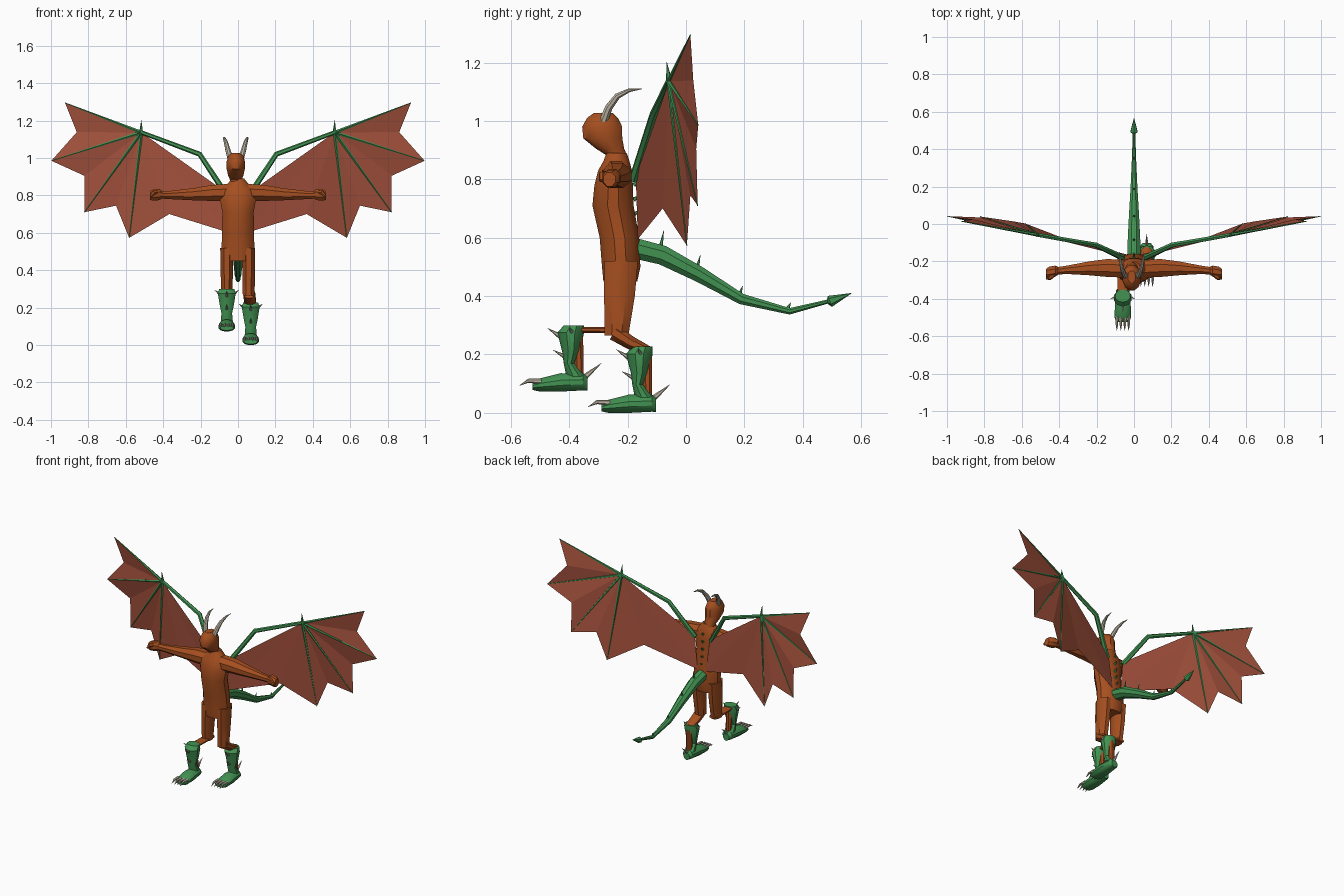
import bpy, bmesh
from math import cos, sin, pi
from mathutils import Vector as V

old = bpy.data.objects.get("Cube")
if old:
    bpy.data.objects.remove(old)


def material(name, rgb):
    m = bpy.data.materials.new(name)
    m.use_nodes = True
    m.diffuse_color = (*rgb, 1)
    m.node_tree.nodes["Principled BSDF"].inputs["Base Color"].default_value = (*rgb, 1)
    return m


SKIN = material("burnt orange skin", (0.38, 0.078, 0.014))
GREEN = material("scale green", (0.055, 0.29, 0.085))
WEB = material("wing membrane red", (0.38, 0.085, 0.047))
HORN = material("horn grey", (0.5, 0.45, 0.36))


def finish(name, bm, mat, smooth=True):
    mesh = bpy.data.meshes.new(name)
    bm.to_mesh(mesh)
    bm.free()
    mesh.materials.append(mat)
    ob = bpy.data.objects.new(name, mesh)
    bpy.context.collection.objects.link(ob)
    if smooth:
        bpy.ops.object.select_all(action="DESELECT")
        ob.select_set(True)
        bpy.context.view_layer.objects.active = ob
        bpy.ops.object.shade_smooth_by_angle(angle=0.6)
    return ob


def loft(name, pts, radii, mat, n=10, side=(1, 0, 0), axis=None, floor=None):
    """Skin of elliptical rings along a path; side is the first radius direction."""
    bm = bmesh.new()
    pts = [V(p) for p in pts]
    rings = []
    for i, p in enumerate(pts):
        t = V(axis) if axis else pts[min(i + 1, len(pts) - 1)] - pts[max(i - 1, 0)]
        t.normalize()
        u = V(side) - t * t.dot(V(side))
        u.normalize()
        w = t.cross(u)
        r = radii[i]
        a, b = r if isinstance(r, tuple) else (r, r)
        ring = []
        for k in range(n):
            ang = 2 * pi * (k + 0.5) / n
            q = p + u * (a * cos(ang)) + w * (b * sin(ang))
            if floor is not None:
                q.z = max(q.z, floor)
            ring.append(bm.verts.new(q))
        rings.append(ring)
    for r0, r1 in zip(rings, rings[1:]):
        for k in range(n):
            bm.faces.new((r0[k], r0[(k + 1) % n], r1[(k + 1) % n], r1[k]))
    bm.faces.new(rings[0][::-1])
    bm.faces.new(rings[-1])
    bmesh.ops.recalc_face_normals(bm, faces=bm.faces)
    return finish(name, bm, mat)


def spike(name, base, tip, r, mat, n=6):
    d = V(tip) - V(base)
    side = (1, 0, 0) if abs(d.x) < 0.8 * d.length else (0, 1, 0)
    return loft(name, [base, tip], [r, 0.0006], mat, n, side)


def column(name, rows, mat, x=0.0, n=10):
    """Horizontal rings given as (y, z, half width, half depth)."""
    return loft(name, [(x, y, z) for y, z, a, b in rows],
                [(a, b) for y, z, a, b in rows], mat, n, axis=(0, 0, 1))


# Torso and head
column("torso", [(-.225, .45, .085, .06), (-.222, .5, .092, .068), (-.228, .6, .088, .07),
                 (-.25, .71, .087, .073), (-.248, .78, .1, .068), (-.243, .83, .095, .06),
                 (-.238, .865, .055, .045), (-.238, .89, .034, .036)], SKIN, n=12)
column("head", [(-.235, .85, .034, .038), (-.24, .885, .033, .038), (-.26, .905, .042, .05),
                (-.285, .94, .05, .069), (-.287, .98, .051, .071), (-.286, 1.01, .042, .055),
                (-.283, 1.027, .022, .034)], SKIN, x=-.012, n=12)

# Thighs and lower legs
column("left_thigh", [(-.222, .52, .038, .062), (-.228, .4, .037, .057),
                      (-.235, .3, .035, .047), (-.238, .265, .034, .044)], SKIN, x=.057, n=8)
loft("left_knee", [(.06, -.245, .275), (.064, -.19, .24), (.068, -.13, .215)],
     [(.034, .03), (.034, .025), (.03, .016)], SKIN, 8)
column("right_thigh", [(-.222, .52, .038, .062), (-.228, .4, .036, .057),
                       (-.235, .3, .033, .047), (-.237, .275, .032, .044)], SKIN, x=-.06, n=8)
loft("right_knee", [(-.06, -.2, .283), (-.06, -.38, .285)],
     [(.03, .012), (.03, .011)], SKIN, 8)


def boot(label, dx, dy, dz):
    def at(x, y, z):
        return (dx + x, dy + y, dz + z)

    def sleeve(name, rows, mat, n):
        column(label + name, [(y + dy, z + dz, a, b) for y, z, a, b in rows], mat, dx, n)

    sleeve("_shin", [(-.368, .285, .02, .017), (-.366, .12, .02, .016)], SKIN, 8)
    sleeve("_cuff", [(-.384, .3, .042, .034), (-.395, .275, .05, .046), (-.394, .21, .039, .03),
                     (-.4, .17, .03, .019), (-.376, .125, .034, .034)], GREEN, 10)
    rows = [(-.337, .1, .022, .025), (-.352, .106, .036, .03), (-.43, .103, .044, .034),
            (-.5, .095, .045, .024), (-.525, .09, .036, .012)]
    loft(label + "_foot", [at(0, y, z) for y, z, a, b in rows],
         [(a, b) for y, z, a, b in rows], GREEN, 12, axis=(0, -1, 0), floor=dz + .073)
    # Toe claws, heel claw and cuff spikes
    for i in range(4):
        x = (i - 1.5) * .021
        loft(f"{label}_toe_claw_{i + 1}", [at(x, -.495, .108), at(x, -.54, .11), at(x, -.57, .094)],
             [.01, .007, .0006], HORN, 6)
    spike(label + "_heel_claw", at(0, -.35, .12), at(0, -.29, .17), .011, HORN)
    spike(label + "_upper_spike", at(0, -.432, .263), at(0, -.474, .29), .009, HORN)
    spike(label + "_lower_spike", at(0, -.41, .19), at(0, -.455, .215), .009, HORN)
    for s in (-1, 1):
        spike(f"{label}_side_spike_{s}", at(s * .04, -.39, .275), at(s * .064, -.4, .293), .008, HORN)


boot("right_boot", -.06, 0, 0)
boot("left_boot", .068, .235, -.073)

# Tail with barbed tip and ridge spikes
tail = [(0, -.18, .565), (0, -.08, .54), (0, .045, .475), (0, .19, .39), (0, .355, .348), (0, .5, .385)]
loft("tail", tail, [.038, .036, .029, .02, .012, .007], GREEN, 8)
loft("tail_barb", [(0, .485, .38), (0, .493, .382), (0, .567, .41)],
     [.008, (.022, .02), .0006], GREEN, 6)
for i, (p, h) in enumerate(zip(tail[1:5], (.085, .065, .045, .03))):
    spike(f"tail_spike_{i + 1}", V(p) + V((0, -.012, 0)), V(p) + V((0, .004, h)), .011, GREEN, 5)
for i in range(5):
    z = .63 + i * .05
    spike(f"back_spike_{i + 1}", (0, -.18, z), (0, -.148 - i * .005, z + .015), .009, GREEN, 5)

# Paired parts
for s, label in ((1, "left"), (-1, "right")):
    def m(*p):
        return V((s * p[0], p[1], p[2]))

    # Arm with fist
    arm = [(.05, -.24, .815, .05, .05), (.14, -.235, .813, .052, .046), (.24, -.237, .806, .04, .035),
           (.36, -.245, .802, .024, .024), (.405, -.25, .803, .022, .022), (.42, -.252, .805, .032, .033),
           (.455, -.258, .802, .032, .032), (.47, -.262, .8, .022, .026)]
    loft(label + "_arm", [m(*r[:3]) for r in arm], [r[3:] for r in arm], SKIN, 8,
         side=(0, 1, 0), axis=(s, 0, 0))
    loft(label + "_thumb", [m(.42, -.265, .82), m(.45, -.288, .815), m(.466, -.29, .795)],
         [.011, .012, .008], SKIN, 6, side=(0, 0, 1))

    # Horn
    horn = [(.03, -.282, 1.0), (.043, -.265, 1.045), (.053, -.235, 1.085), (.061, -.195, 1.105), (.065, -.15, 1.11)]
    loft(label + "_horn", [m(*p) + V((-.012, 0, 0)) for p in horn],
         [.016, .014, .011, .007, .0008], HORN, 8)

    # Wing bones
    root, elbow, knuckle = m(.06, -.18, .8), m(.205, -.112, 1.02), m(.517, -.058, 1.137)
    tips = [m(.925, .015, 1.295), m(.998, .042, .985), m(.822, .04, .71), m(.582, .003, .573)]
    loft(label + "_wing_arm", [root, elbow, knuckle], [.016, .014, .011], GREEN, 6, side=(0, 1, 0))
    for i, t in enumerate(tips):
        loft(f"{label}_wing_finger_{i + 1}", [knuckle, t], [.009, .002], GREEN, 5, side=(0, 1, 0))
    spike(label + "_wing_thumb", knuckle, knuckle + m(0, -.008, .065), .011, GREEN, 5)

    # Scalloped membrane fanned from the knuckle
    notches = [m(.862, .025, 1.138), m(.822, .035, .905), m(.652, .015, .745), m(.367, -.08, .7)]
    rim = [p for pair in zip(tips, notches) for p in pair] + [m(.03, -.165, .595), m(.055, -.172, .81)]
    bm = bmesh.new()
    hub = bm.verts.new(knuckle)
    edge = [bm.verts.new(p) for p in rim]
    for a, b in zip(edge, edge[1:]):
        bm.faces.new((hub, a, b) if s < 0 else (hub, b, a))
    finish(label + "_wing_membrane", bm, WEB, smooth=False)
